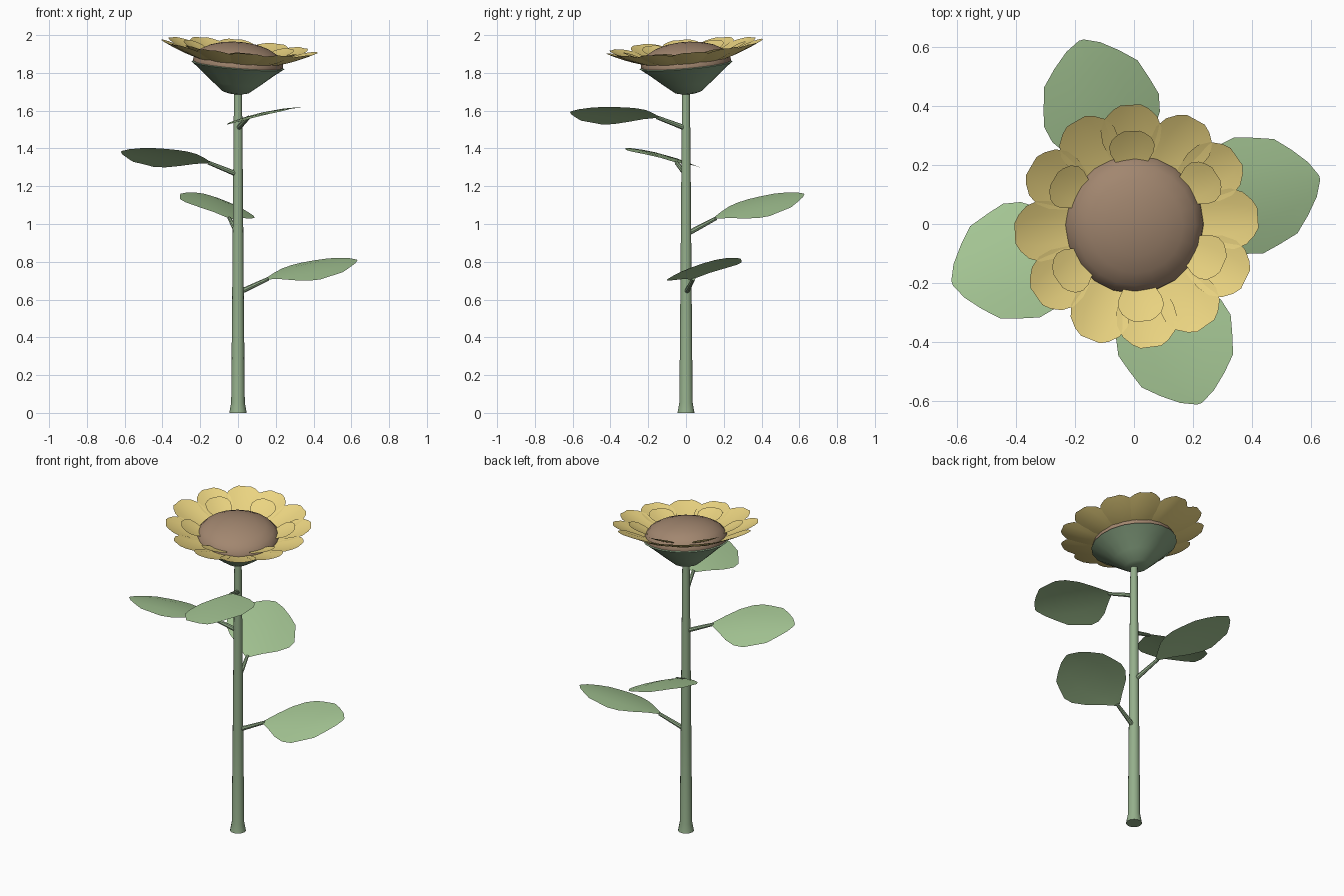
import bpy, math
from mathutils import Matrix, Vector

if "Cube" in bpy.data.objects:
    bpy.data.objects.remove(bpy.data.objects["Cube"])


def material(name, rgb):
    m = bpy.data.materials.new(name)
    m.diffuse_color = (*rgb, 1)
    m.use_nodes = True
    m.node_tree.nodes["Principled BSDF"].inputs["Base Color"].default_value = m.diffuse_color
    return m


STEM = material("stem_green", (0.30, 0.43, 0.26))
LEAF = material("leaf_green", (0.38, 0.57, 0.30))
CUP = material("cup_green", (0.24, 0.36, 0.22))
YELLOW = material("petal_yellow", (0.83, 0.66, 0.22))
BROWN = material("seed_brown", (0.36, 0.24, 0.16))


def make(name, verts, faces, mat, matrix=Matrix(), angle=40):
    me = bpy.data.meshes.new(name)
    me.from_pydata([matrix @ Vector(v) for v in verts], [], faces)
    me.materials.append(mat)
    ob = bpy.data.objects.new(name, me)
    bpy.context.collection.objects.link(ob)
    bpy.ops.object.select_all(action='DESELECT')
    ob.select_set(True)
    bpy.context.view_layer.objects.active = ob
    bpy.ops.object.shade_smooth_by_angle(angle=math.radians(angle))
    return ob


def lathe(name, profile, sides, mat, matrix=Matrix()):
    """Closed solid of revolution from (radius, z) points, bottom to top."""
    verts, faces = [], []
    for r, z in profile:
        for i in range(sides):
            a = 2 * math.pi * i / sides
            verts.append((r * math.cos(a), r * math.sin(a), z))
    for j in range(len(profile) - 1):
        for i in range(sides):
            k = (i + 1) % sides
            faces.append((j * sides + i, j * sides + k,
                          (j + 1) * sides + k, (j + 1) * sides + i))
    n = len(profile) - 1
    faces.append(tuple(reversed(range(sides))))
    faces.append(tuple(n * sides + i for i in range(sides)))
    return make(name, verts, faces, mat, matrix)


def blade(name, outline, spine, section, mat, matrix):
    """Thin sheet along +x: outline gives (t, half width), spine gives (x, z)
    at t, section gives the height at sideways offset v."""
    verts, faces, cols = [], [], (-1, -0.5, 0, 0.5, 1)
    for t, w in outline:
        x, z = spine(t)
        verts += [(x, s * w, z + section(s * w)) for s in cols]
    for j in range(len(outline) - 1):
        for i in range(4):
            a = j * 5 + i
            faces.append((a, a + 5, a + 6, a + 1))
    return make(name, verts, faces, mat, matrix)


# Stem with a flared foot
lathe("stem", [(0.046, 0), (0.036, 0.055), (0.031, 0.6), (0.026, 1.2), (0.021, 1.73)], 14, STEM)

# Flower head, leaning slightly to the front right
head = Matrix.Translation((0, 0, 1.845)) @ Matrix.Rotation(math.radians(7), 4, Vector((1, 1, 0)))
lathe("flower_cup", [(0.035, -0.157), (0.07, -0.148), (0.13, -0.1), (0.195, -0.045), (0.247, -0.005),
                     (0.235, 0.0)], 20, CUP, head)
lathe("seed_disc", [(0.235, -0.01), (0.24, 0.005), (0.232, 0.035), (0.205, 0.066), (0.16, 0.09),
                    (0.1, 0.108), (0.04, 0.116), (0.005, 0.117)], 20, BROWN, head)

# Petals: a ring of twelve with six smaller ones on top
petal_shape = [(0, 0.045), (0.2, 0.075), (0.42, 0.098), (0.62, 0.104), (0.8, 0.09), (0.93, 0.062), (1, 0.035)]
outer_angles = [4, 35, 61, 93, 120, 150, 183, 215, 248, 277, 305, 334]
inner_angles = [33, 93, 150, 215, 274, 336]
for i, a in enumerate(outer_angles):
    blade(f"outer_petal_{i + 1}", petal_shape,
          lambda t: (0.19 + 0.225 * t, 0.01 + 0.05 * t + 0.035 * t * t),
          lambda v: 1.5 * v * v, YELLOW, head @ Matrix.Rotation(math.radians(a), 4, 'Z'))
for i, a in enumerate(inner_angles):
    blade(f"inner_petal_{i + 1}", [(t, w * 0.75) for t, w in petal_shape],
          lambda t: (0.19 + 0.135 * t, 0.03 + 0.04 * t + 0.02 * t * t),
          lambda v: 1.5 * v * v, YELLOW, head @ Matrix.Rotation(math.radians(a), 4, 'Z'))

# Four leaves on stalks: (turn, joint height, leaf base height, leaf rise)
leaf_shape = [(0, 0.012), (0.12, 0.075), (0.25, 0.145), (0.38, 0.19), (0.5, 0.203), (0.62, 0.187),
              (0.76, 0.165), (0.86, 0.115), (0.95, 0.06), (1, 0.008)]
for i, (turn, z0, z1, rise) in enumerate([(14, 0.64, 0.71, 0.10), (106, 0.95, 1.03, 0.13),
                                          (198, 1.265, 1.325, 0.06), (290, 1.51, 1.565, 0.03)]):
    rot = Matrix.Rotation(math.radians(turn), 4, 'Z')
    p, q = Vector((0.01, 0, z0)), Vector((0.165, 0, z1))
    along = (q - p).to_track_quat('Z', 'Y').to_matrix().to_4x4()
    lathe(f"leaf_stalk_{i + 1}", [(0.014, 0), (0.01, (q - p).length)], 8, STEM,
          rot @ Matrix.Translation(p) @ along)
    blade(f"leaf_{i + 1}", leaf_shape,
          lambda t: (0.155 + 0.495 * t, z1 + rise * t + 0.05 * t * (1 - t)),
          lambda v: 0.22 * v - 0.5 * v * v, LEAF, rot)
